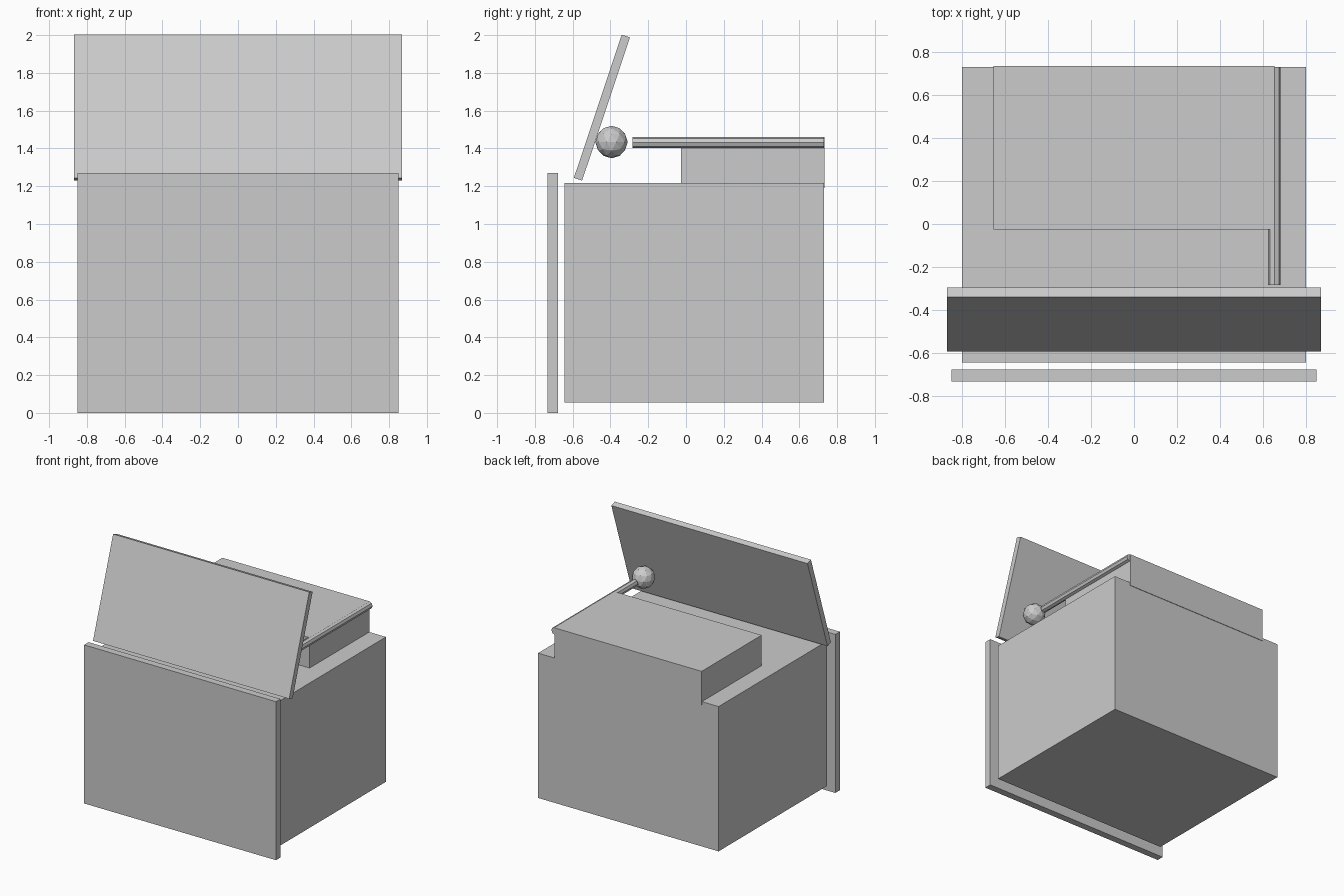
import bpy, bmesh
from math import radians, cos, sin, pi
from mathutils import Matrix

if "Cube" in bpy.data.objects:
    bpy.data.objects.remove(bpy.data.objects["Cube"])


def finish(name, bm, loc, tilt=0):
    me = bpy.data.meshes.new(name)
    bmesh.ops.recalc_face_normals(bm, faces=bm.faces)
    bm.to_mesh(me)
    bm.free()
    ob = bpy.data.objects.new(name, me)
    ob.location = loc
    ob.rotation_euler.x = tilt
    bpy.context.collection.objects.link(ob)
    return ob


def box(name, size, loc, tilt=0):
    bm = bmesh.new()
    bmesh.ops.create_cube(bm, size=1, matrix=Matrix.Diagonal((*size, 1)))
    return finish(name, bm, loc, tilt)


# Cabinet body and the front panel standing just ahead of it
box("body", (1.60, 1.374, 1.16), (0, 0.043, 0.636))
box("front_panel", (1.70, 0.057, 1.27), (0, -0.705, 0.635))

# Raised housing at the back, slightly sunk into the body
box("top_housing", (1.305, 0.760, 0.27), (0, 0.354, 1.325))

# Tilted upper panel
box("tilted_panel", (1.738, 0.046, 0.80), (0, -0.445, 1.616), radians(-18.5))

# Eight-sided lever rod along the housing's right edge
r, y0, y1 = 0.029, -0.284, 0.730
bm = bmesh.new()
ring = [bm.verts.new((r * cos(i * pi / 4), y0, r * sin(i * pi / 4))) for i in range(8)]
cap = bm.faces.new(ring)
ext = bmesh.ops.extrude_face_region(bm, geom=[cap], use_keep_orig=True)
bmesh.ops.translate(bm, vec=(0, y1 - y0, 0),
                    verts=[v for v in ext["geom"] if isinstance(v, bmesh.types.BMVert)])
finish("lever_rod", bm, (0.653, 0, 1.432))

# Faceted ball knob in front of the rod
bm = bmesh.new()
bmesh.ops.create_icosphere(bm, subdivisions=2, radius=0.086)
finish("lever_knob", bm, (0.653, -0.394, 1.434))
